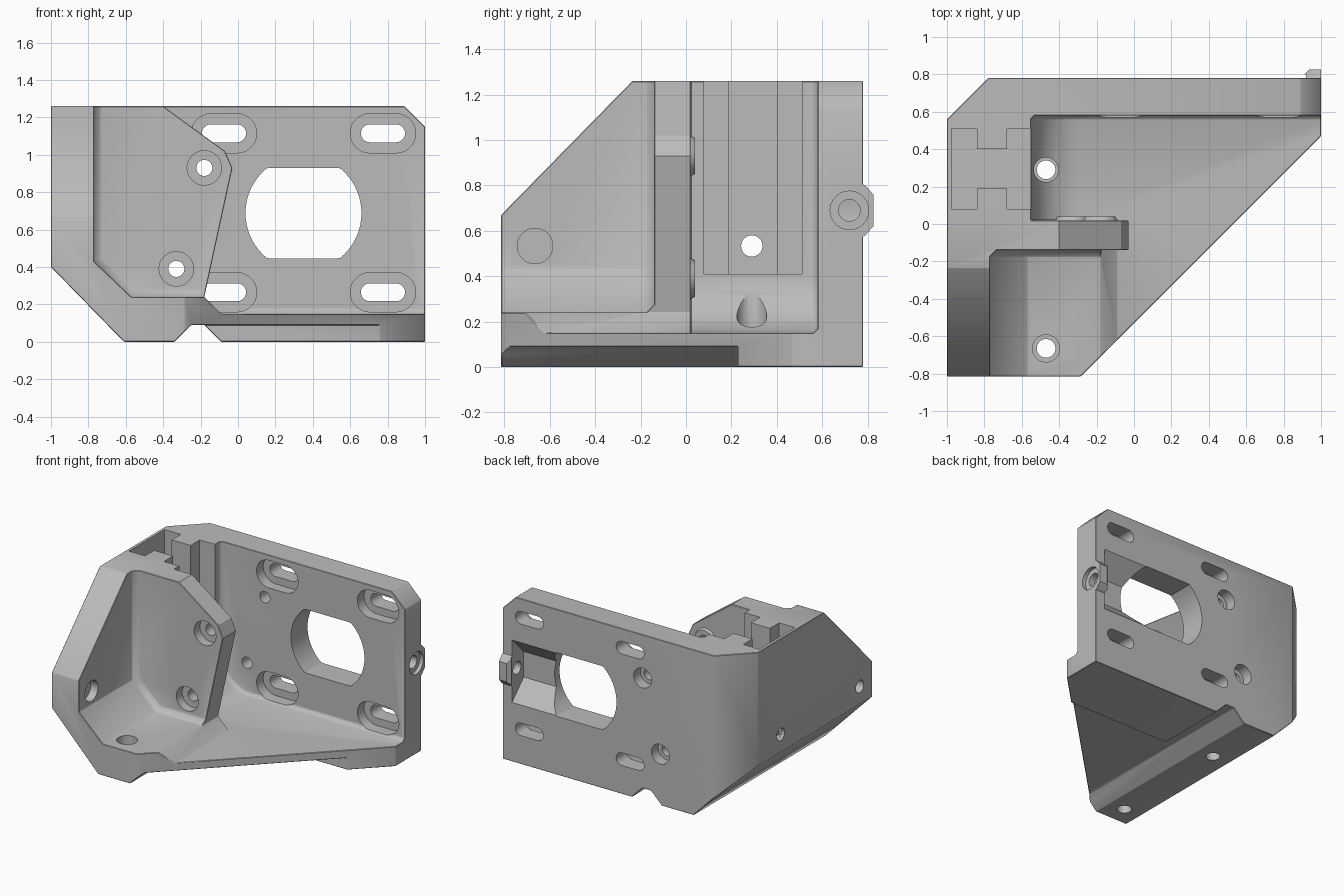
import bpy, bmesh, math
from mathutils import Vector

if "Cube" in bpy.data.objects:
    bpy.data.objects.remove(bpy.data.objects["Cube"], do_unlink=True)

grey = bpy.data.materials.new("plain_grey")
grey.use_nodes = True
grey.diffuse_color = (0.5, 0.5, 0.5, 1)
grey.node_tree.nodes["Principled BSDF"].inputs["Base Color"].default_value = (0.5, 0.5, 0.5, 1)


def place(axis, p, t):
    a, b = p
    return {"x": Vector((t, a, b)), "y": Vector((a, t, b)), "z": Vector((a, b, t))}[axis]


def prism(name, axis, pts, start, end, chamfer=0.0, grow=None):
    """Extrude a profile along an axis; chamfer trims the rim at the end cap,
    grow scales the end cap about the profile centre."""
    n = len(pts)
    mid = (sum(p[0] for p in pts) / n, sum(p[1] for p in pts) / n)
    k = grow or 1
    far = [(mid[0] + (p[0] - mid[0]) * k, mid[1] + (p[1] - mid[1]) * k) for p in pts]
    bm = bmesh.new()
    lo = [bm.verts.new(place(axis, p, start)) for p in pts]
    hi = [bm.verts.new(place(axis, p, end)) for p in far]
    bm.faces.new(lo)
    cap = bm.faces.new(hi)
    for i in range(n):
        j = (i + 1) % n
        bm.faces.new((lo[i], lo[j], hi[j], hi[i]))
    bmesh.ops.recalc_face_normals(bm, faces=bm.faces)
    if chamfer:
        bmesh.ops.bevel(bm, geom=list(cap.edges), offset=chamfer, segments=1,
                        affect="EDGES", profile=0.5)
    mesh = bpy.data.meshes.new(name)
    bm.to_mesh(mesh)
    bm.free()
    mesh.materials.append(grey)
    ob = bpy.data.objects.new(name, mesh)
    bpy.context.collection.objects.link(ob)
    return ob


def apply(ob, mod):
    bpy.context.view_layer.objects.active = ob
    bpy.ops.object.modifier_apply(modifier=mod.name)


def combine(ob, tool, op="DIFFERENCE"):
    mod = ob.modifiers.new("combine", "BOOLEAN")
    mod.operation, mod.solver, mod.object = op, "EXACT", tool
    apply(ob, mod)
    bpy.data.objects.remove(tool, do_unlink=True)


def cut(ob, axis, pts, start, end, **kw):
    combine(ob, prism("cutter", axis, pts, start, end, **kw))


def arc(cx, cy, r, a0, a1, n):
    return [(cx + r * math.cos(math.radians(a0 + (a1 - a0) * i / n)),
             cy + r * math.sin(math.radians(a0 + (a1 - a0) * i / n))) for i in range(n + 1)]


def slot(cx, cy, r, half=0.0):
    """Stadium outline, or a circle when half is zero."""
    if not half:
        return arc(cx, cy, r, 0, 360, 32)[:-1]
    return arc(cx + half, cy, r, -90, 90, 14) + arc(cx - half, cy, r, 90, 270, 14)


def rect(x0, y0, x1, y1):
    return [(x0, y0), (x1, y0), (x1, y1), (x0, y1)]


# Solid block with the front outline and the groove under the base
body = prism("motor_bracket", "y", [
    (-1, 0.4), (-0.61, 0), (-0.34, 0), (-0.25, 0.09), (-0.18, 0.09), (-0.09, 0),
    (1, 0), (1, 1.15), (0.89, 1.26), (-1, 1.26)], -0.815, 0.78)

# Front pocket, leaving the side wall, sloped base and middle plate
cut(body, "y", [(-0.77, 2), (-0.77, 0.43), (-0.57, 0.24), (-0.18, 0.24), (-0.09, 0.15),
                (2, 0.15), (2, 2)], -1.5, -0.14, chamfer=0.035)
# Rear pocket with the curved foot
cut(body, "y", [(-0.55, 2)] + arc(-0.29, 0.41, 0.26, 180, 270, 14) + [(2, 0.15), (2, 2)],
    0.02, 0.58, chamfer=0.02)
# Free edge of the middle plate
cut(body, "y", [(-0.40, 1.26), (-0.07, 1.02), (-0.03, 0.93), (-0.18, 0.24), (-0.09, 0.15),
                (2, 0.15), (2, 2), (-0.40, 2)], -0.2, 0.1)
# Diagonal edge of the base, rear corner and sloped side wall
cut(body, "z", [(-0.77, -1.3), (1.5, -1.3), (1.5, 0.97)], -1, 2)
cut(body, "z", [(-1.2, 0.36), (-0.58, 0.98), (-1.2, 0.98)], -1, 2)
cut(body, "x", [(-1.02, 0.46), (-0.04, 1.46), (-1.02, 1.46)], -2, 2)
# Relief under the base
cut(body, "y", rect(-0.25, -1, 2, 0.09), -2, 0.23)

# Small edge break on the outer edges
edge = body.modifiers.new("edge_break", "BEVEL")
edge.width, edge.segments, edge.limit_method = 0.014, 1, "ANGLE"
edge.angle_limit = math.radians(40)
apply(body, edge)

# Tensioner boss on the side of the rear plate
boss = prism("boss", "x", [(0.7, 0.53), (0.79, 0.58), (0.825, 0.62), (0.825, 0.76),
                           (0.79, 0.80), (0.7, 0.85)], 0.89, 0.999)
cut(boss, "z", [(0.87, 0.76), (0.95, 0.84), (0.8, 0.9), (0.8, 0.76)], 0, 2)
combine(body, boss, "UNION")

# Raised rings behind the middle plate
for x, z in ((-0.18, 0.93), (-0.33, 0.39)):
    combine(body, prism("ring", "y", slot(x, z, 0.1), 0.0, 0.04, grow=0.8), "UNION")

# I-shaped channel in the rear block
channel = [(-0.975, 0.08), (-0.84, 0.08), (-0.84, 0.19), (-0.68, 0.19), (-0.68, 0.08),
           (-0.5, 0.08), (-0.5, 0.51), (-0.68, 0.51), (-0.68, 0.40), (-0.84, 0.40),
           (-0.84, 0.51), (-0.975, 0.51)]
cut(body, "z", channel, 0.41, 2)

# Large shaft opening with flat top and bottom
opening = [(x, max(0.445, min(0.93, z))) for x, z in arc(0.35, 0.688, 0.31, 0, 360, 64)[:-1]]
cut(body, "y", opening, 0.4, 1)
cut(body, "y", opening, 0.56, 0.595, grow=0.95)

# Tapered recess behind the opening, and the screw hole reaching it
cut(body, "x", [(0.64, 0.59), (0.80, 0.43), (0.80, 0.945), (0.64, 0.785)], 0.4, 0.92)
cut(body, "x", slot(0.72, 0.69, 0.048), 0.8, 1.2)
cut(body, "x", slot(0.72, 0.69, 0.085), 0.97, 1.2)

# Four mounting slots with counterbores
for x in (-0.075, 0.775):
    for z in (0.265, 1.115):
        cut(body, "y", slot(x, z, 0.048, 0.07), 0.5, 1)
        cut(body, "y", slot(x, z, 0.105, 0.07), 0.5, 0.66)

# Screw holes through the middle plate and the rear plate
for x, z in ((-0.18, 0.93), (-0.33, 0.39)):
    cut(body, "y", slot(x, z, 0.043), -0.4, 1)
    cut(body, "y", slot(x, z, 0.092), -0.3, -0.07)
    cut(body, "y", slot(x, z, 0.075), 0.7, 1)

# Screw holes through the side wall and the base
for y in (-0.665, 0.29):
    cut(body, "x", slot(y, 0.533, 0.047), -1.2, -0.4)
    cut(body, "z", slot(-0.47, y, 0.05), -0.2, 0.5)
cut(body, "x", slot(-0.665, 0.533, 0.078), -0.83, -0.6)
cut(body, "z", slot(-0.47, -0.665, 0.073), 0.17, 0.5)
cut(body, "z", slot(-0.47, 0.29, 0.066), 0.16, 0.6)

# Crisp edges, smooth bores
body.select_set(True)
bpy.context.view_layer.objects.active = body
bpy.ops.object.shade_smooth_by_angle(angle=math.radians(25))
